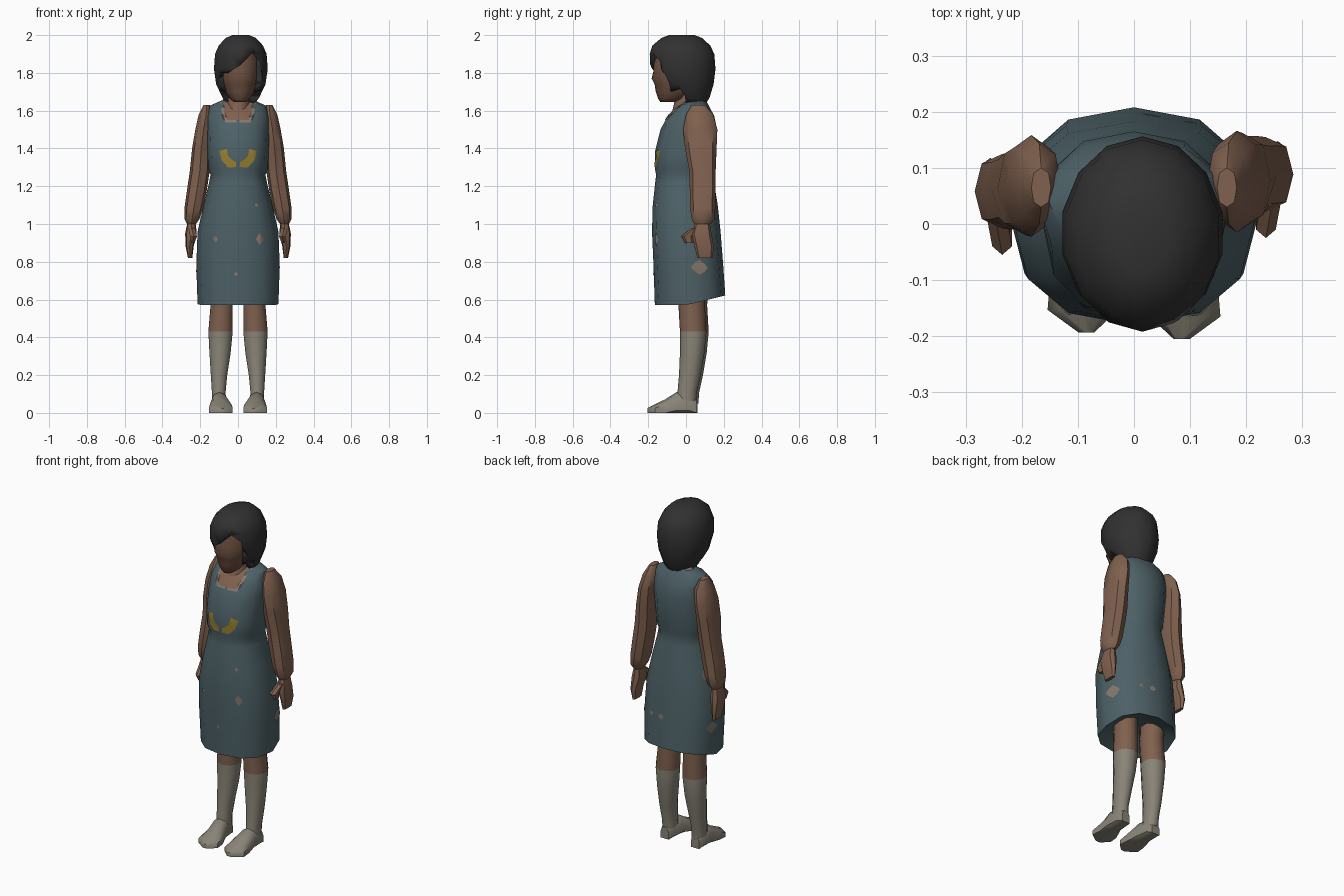
import bpy, bmesh, math
from mathutils import Vector
from mathutils.bvhtree import BVHTree


def material(name, r, g, b):
    m = bpy.data.materials.new(name)
    m.diffuse_color = [(c / 255 / 12.92 if c < 11 else ((c / 255 + 0.055) / 1.055) ** 2.4)
                       for c in (r, g, b)] + [1]
    return m


DRESS = material("dress blue grey", 77, 97, 103)
HAIR = material("hair charcoal", 49, 49, 49)
SKIN = material("skin brown", 128, 97, 79)
FACE = material("face brown", 110, 81, 65)
SOCK = material("sock grey", 137, 132, 119)
YELLOW = material("print yellow", 150, 125, 46)
TAN = material("worn tan", 134, 121, 109)


def finish(name, bm, mats, angle=40):
    me = bpy.data.meshes.new(name)
    bm.to_mesh(me)
    bm.free()
    for m in mats:
        me.materials.append(m)
    ob = bpy.data.objects.new(name, me)
    bpy.context.collection.objects.link(ob)
    bpy.ops.object.select_all(action='DESELECT')
    ob.select_set(True)
    bpy.context.view_layer.objects.active = ob
    bpy.ops.object.shade_smooth_by_angle(angle=math.radians(angle))
    return ob


def bridge(loops):
    """Closed skin over a stack of point loops."""
    bm = bmesh.new()
    rows = [[bm.verts.new(p) for p in loop] for loop in loops]
    n = len(rows[0])
    for a, b in zip(rows, rows[1:]):
        for i in range(n):
            j = (i + 1) % n
            bm.faces.new((a[i], a[j], b[j], b[i]))
    bm.faces.new(rows[0])
    bm.faces.new(rows[-1])
    bmesh.ops.recalc_face_normals(bm, faces=bm.faces)
    return bm


def oval(x0, x1, y0, y1, n, p):
    """Rounded loop that fills the given box."""
    pts = []
    for i in range(n):
        a = 2 * math.pi * i / n - math.pi / 2
        c, s = math.cos(a), math.sin(a)
        u = math.copysign(abs(c) ** p, c) if abs(c) > 1e-6 else 0
        v = math.copysign(abs(s) ** p, s) if abs(s) > 1e-6 else 0
        pts.append(((x0 + x1 + (x1 - x0) * u) / 2, (y0 + y1 + (y1 - y0) * v) / 2))
    return pts


def stack(rings, n=12, p=1.0, side=1, shift=lambda z: 0, lift=lambda z, y: 0):
    """Rings are (z, x0, x1, y0, y1)."""
    return bridge([[(side * x, y + shift(z), z + lift(z, y))
                    for x, y in oval(x0, x1, y0, y1, n, p)]
                   for z, x0, x1, y0, y1 in rings])


def prism(name, pts, place):
    bm = bridge([[place(u, v, e) for u, v in pts] for e in (0, 1)])
    ob = finish(name, bm, [HAIR])
    ob.hide_render = True
    return ob


# Sleeveless dress, with a hem that rises at the back and a hollow underside
body = [(0.66, 0.05, -0.06, 0.10), (0.575, 0.205, -0.16, 0.20), (0.57, 0.214, -0.165, 0.208),
        (0.78, 0.221, -0.172, 0.197), (0.96, 0.214, -0.18, 0.183), (1.10, 0.182, -0.176, 0.168),
        (1.22, 0.153, -0.163, 0.148), (1.26, 0.145, -0.158, 0.143), (1.29, 0.158, -0.164, 0.147),
        (1.38, 0.162, -0.165, 0.158), (1.50, 0.165, -0.135, 0.165), (1.57, 0.166, -0.098, 0.15),
        (1.625, 0.152, -0.04, 0.122), (1.655, 0.085, 0.0, 0.105)]
dress_bm = stack([(z, -w, w, a, b) for z, w, a, b in body], 12, 0.87,
                 lift=lambda z, y: 0.25 * max(y, 0) if z < 0.6 else 0)
surface = BVHTree.FromBMesh(dress_bm)
finish("dress", dress_bm, [DRESS])


# Thin plates laid on the dress
def plate(name, pts, mat, axis="front", gap=0.004):
    d = Vector({"front": (0, 1, 0), "back": (0, -1, 0),
                "right": (-1, 0, 0), "left": (1, 0, 0)}[axis])
    bm = bmesh.new()
    bm.faces.new([bm.verts.new((0, u, v) if d.x else (u, 0, v)) for u, v in pts])
    bmesh.ops.triangulate(bm, faces=bm.faces)
    bmesh.ops.subdivide_edges(bm, edges=bm.edges, cuts=2, use_grid_fill=True)
    for v in bm.verts:
        hit = surface.ray_cast(v.co - d, d)[0]
        if hit:
            v.co = hit - d * gap
    bm.normal_update()
    if sum((f.normal.dot(d) for f in bm.faces)) > 0:
        bmesh.ops.reverse_faces(bm, faces=bm.faces)
    finish(name, bm, [mat])


def blob(u, v, ru, rv):
    wob = (1, 0.8, 1.1, 0.85, 1, 0.75, 1.1, 0.9)
    return [(u + ru * k * math.cos(i * math.pi / 4), v + rv * k * math.sin(i * math.pi / 4))
            for i, k in enumerate(wob)]


def scoop(w, low):
    half = [(w, 1.642), (w * 0.9, low + 0.03), (w * 0.72, low)]
    return half + [(-x, z) for x, z in reversed(half)]


plate("neckline_trim", scoop(0.092, 1.537), TAN, gap=0.003)
plate("neckline_skin", scoop(0.078, 1.55), SKIN, gap=0.007)
wing = [(0.10, 1.385), (0.06, 1.398), (0.052, 1.36), (0.038, 1.345), (0.012, 1.328),
        (0.008, 1.302), (0.05, 1.298), (0.085, 1.335)]
for s, side in ((1, "right"), (-1, "left")):
    plate(side + "_chest_print", [(s * x, z) for x, z in wing], YELLOW)
spots = [("front", -0.12, 0.92, 0.012, 0.016), ("front", 0.115, 0.92, 0.02, 0.028),
         ("front", -0.01, 0.735, 0.012, 0.01), ("front", 0.10, 1.10, 0.01, 0.01),
         ("right", 0.07, 0.77, 0.046, 0.036), ("left", 0.06, 0.75, 0.04, 0.03),
         ("left", 0.07, 1.06, 0.025, 0.035), ("back", 0.03, 0.80, 0.02, 0.016),
         ("back", 0.10, 0.80, 0.014, 0.012)]
for i, (axis, u, v, ru, rv) in enumerate(spots):
    plate(f"worn_patch_{i + 1}", blob(u, v, ru, rv), TAN, axis)

# Collar band and neck
finish("collar", stack([(1.645, -0.09, 0.09, 0.0, 0.108), (1.668, -0.075, 0.075, 0.005, 0.102)]), [TAN])
finish("neck", stack([(1.54, -0.075, 0.075, -0.10, 0.08), (1.60, -0.064, 0.064, -0.072, 0.078),
                      (1.66, -0.055, 0.06, -0.058, 0.07), (1.72, -0.05, 0.06, -0.05, 0.06)], 10), [SKIN])

# Face
face = [(1.645, 0.03, -0.135, -0.06), (1.662, 0.052, -0.147, 0.0), (1.70, 0.078, -0.16, 0.04),
        (1.74, 0.09, -0.166, 0.06), (1.77, 0.097, -0.182, 0.07), (1.81, 0.10, -0.172, 0.07),
        (1.87, 0.10, -0.172, 0.07), (1.92, 0.08, -0.155, 0.05)]
finish("face", stack([(z, 0.01 - w, 0.01 + w, a, b) for z, w, a, b in face]), [FACE], 60)

# Bobbed hair, cut open around the face with a parting on one side
bob = [(2.0, 0.045, -0.09, 0.045), (1.985, 0.082, -0.13, 0.085), (1.945, 0.12, -0.178, 0.128),
       (1.90, 0.14, -0.192, 0.15), (1.82, 0.146, -0.188, 0.156), (1.74, 0.134, -0.155, 0.146),
       (1.67, 0.10, -0.09, 0.125), (1.64, 0.078, -0.03, 0.108)]
hair = finish("hair", stack([(z, 0.015 - w, 0.015 + w, a, b) for z, w, a, b in bob], 14), [HAIR], 60)
cheek_cut = prism("hair_cheek_cutter",
                  [(-0.3, 1.80), (-0.115, 1.80), (-0.09, 1.75), (-0.08, 1.70), (-0.03, 1.715),
                   (-0.005, 1.68), (0.0, 1.6), (-0.3, 1.6)],
                  lambda u, v, e: (e - 0.5, u, v))
part_cut = prism("hair_parting_cutter",
                 [(0.075, 1.905), (0.115, 1.86), (0.128, 1.77), (-0.10, 1.77), (-0.06, 1.795), (0.01, 1.84)],
                 lambda u, v, e: (u, -0.3 + 0.2 * e, v))
for cutter in (cheek_cut, part_cut):
    mod = hair.modifiers.new(cutter.name, 'BOOLEAN')
    mod.operation, mod.solver, mod.object = 'DIFFERENCE', 'EXACT', cutter

# Limbs, mirrored, with the left side posed slightly differently
arm = [(1.63, 0.148, 0.183, 0.03, 0.10), (1.58, 0.13, 0.208, 0.0, 0.145), (1.50, 0.14, 0.226, -0.015, 0.166),
       (1.40, 0.145, 0.243, -0.005, 0.162), (1.28, 0.15, 0.255, 0.018, 0.157), (1.18, 0.165, 0.27, 0.02, 0.157),
       (1.08, 0.185, 0.284, 0.022, 0.155), (1.025, 0.205, 0.282, 0.03, 0.15), (1.0, 0.222, 0.27, 0.045, 0.13)]
hand = [(1.01, 0.225, 0.267, 0.05, 0.125), (0.95, 0.218, 0.28, 0.03, 0.135), (0.88, 0.235, 0.277, 0.045, 0.148),
        (0.82, 0.242, 0.265, 0.06, 0.14)]
thumb = [(0.98, 0.225, 0.265, 0.03, 0.085), (0.935, 0.215, 0.255, -0.025, 0.04), (0.90, 0.228, 0.25, -0.005, 0.04)]
leg = [(0.75, 0.03, 0.16, -0.04, 0.11), (0.57, 0.025, 0.148, -0.04, 0.10), (0.43, 0.025, 0.16, -0.032, 0.108),
       (0.32, 0.036, 0.154, -0.032, 0.098), (0.20, 0.055, 0.146, -0.037, 0.078), (0.11, 0.064, 0.14, -0.045, 0.058),
       (0.05, 0.06, 0.14, -0.05, 0.053)]
# Shoe sections: y, x0, x1, top height
shoe = [(0.055, 0.075, 0.13, 0.07), (0.02, 0.06, 0.142, 0.10), (-0.05, 0.052, 0.145, 0.11),
        (-0.11, 0.03, 0.152, 0.072), (-0.165, 0.025, 0.157, 0.045), (-0.205, 0.07, 0.10, 0.025)]
for s, side in ((1, "right"), (-1, "left")):
    sway = (lambda z: 0) if s > 0 else (lambda z: -0.03 * min(1, max(0, (1.6 - z) / 0.4)))
    finish(side + "_arm", stack(arm, 8, 0.85, s, sway), [SKIN], 45)
    finish(side + "_hand", stack(hand, 8, 0.8, s, sway), [SKIN])
    finish(side + "_thumb", stack(thumb, 6, 0.9, s, sway), [SKIN])
    back = 0 if s > 0 else 0.012
    leg_bm = stack(leg, 10, 0.95, s, lambda z: back)
    for f in leg_bm.faces:
        f.material_index = 1 if f.calc_center_median().z < 0.43 else 0
    finish(side + "_leg", leg_bm, [SKIN, SOCK], 50)
    loops = [[(s * x, min(y + back, 0.06), max(z, 0.005))
              for x, z in oval(x0, x1, -0.3 * top, top, 10, 0.9)] for y, x0, x1, top in shoe]
    loops = [[(x, y, 0 if z < 0.012 else z) for x, y, z in loop] for loop in loops]
    finish(side + "_foot", bridge(loops), [SOCK], 45)
